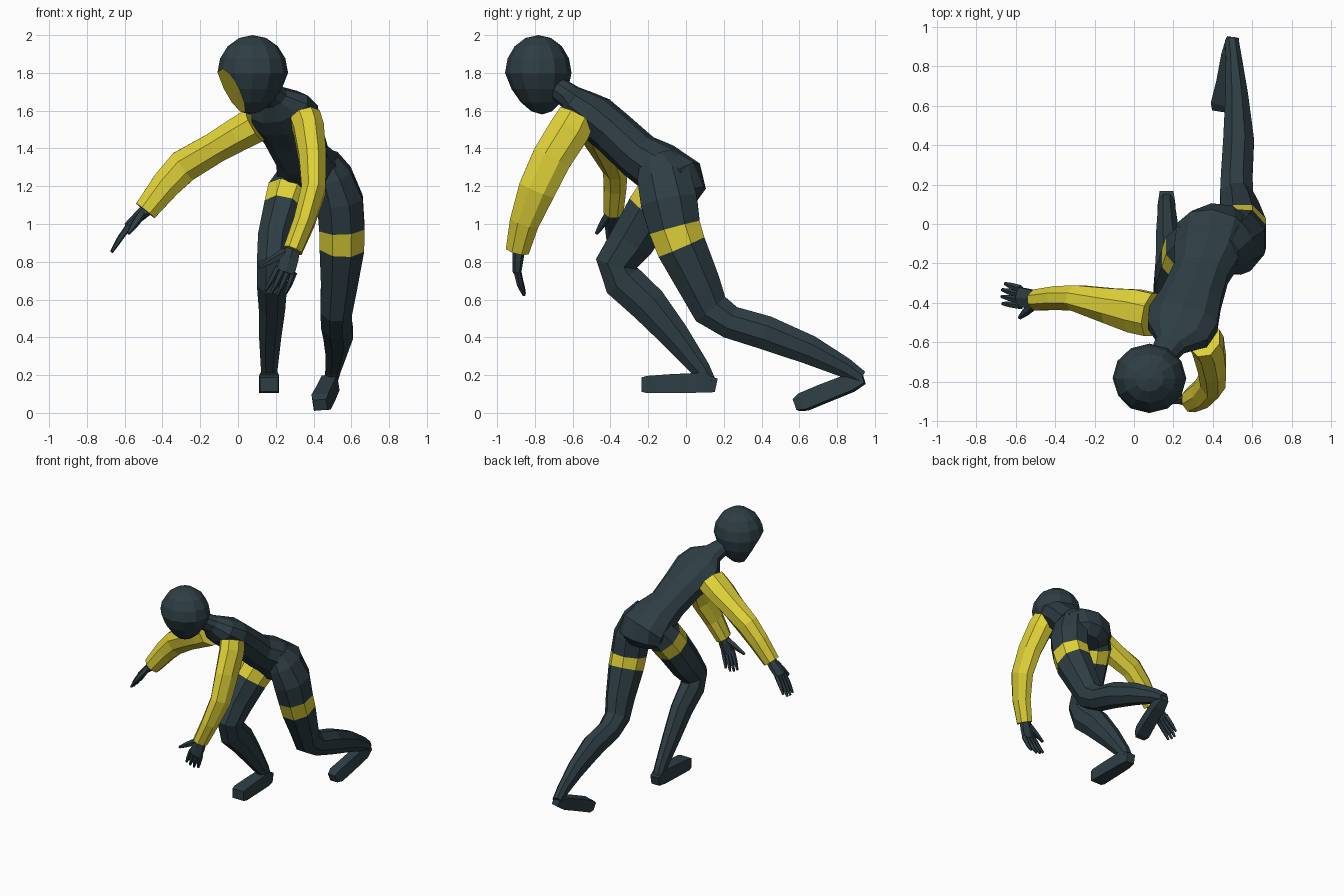
import bpy, bmesh, math
from mathutils import Vector


def material(name, rgb):
    m = bpy.data.materials.new(name)
    m.diffuse_color = (*rgb, 1)
    return m


MATS = [material("dark slate", (0.027, 0.048, 0.058)),
        material("yellow", (0.74, 0.64, 0.04))]


def finish(name, bm):
    bmesh.ops.recalc_face_normals(bm, faces=bm.faces)
    me = bpy.data.meshes.new(name)
    bm.to_mesh(me)
    bm.free()
    for m in MATS:
        me.materials.append(m)
    ob = bpy.data.objects.new(name, me)
    bpy.context.collection.objects.link(ob)
    return ob


def add_tube(bm, rings, side, side_end=None, n=8, yellow=()):
    """Skin of rings (x, y, z, half width along side, half depth)."""
    side, side_end = Vector(side), Vector(side_end or side)
    pts = [Vector(r[:3]) for r in rings]
    grow = 1 / math.cos(math.pi / n)  # flats, not corners, sit at the half widths
    loops = []
    for i, r in enumerate(rings):
        t = (pts[min(i + 1, len(pts) - 1)] - pts[max(i - 1, 0)]).normalized()
        u = side.lerp(side_end, i / (len(rings) - 1))
        u = (u - t * u.dot(t)).normalized()
        v = t.cross(u)
        loops.append([bm.verts.new(pts[i] + (u * r[3] * math.cos(a) + v * r[4] * math.sin(a)) * grow)
                      for a in (2 * math.pi * (k + 0.5) / n for k in range(n))])
    for i in range(len(loops) - 1):
        for k in range(n):
            j = (k + 1) % n
            f = bm.faces.new((loops[i][k], loops[i][j], loops[i + 1][j], loops[i + 1][k]))
            f.material_index = int(i in yellow)
    for i, loop in ((0, loops[0]), (len(loops) - 2, loops[-1])):
        bm.faces.new(loop).material_index = int(i in yellow)


def tube(name, rings, side, side_end=None, n=8, yellow=()):
    bm = bmesh.new()
    add_tube(bm, rings, side, side_end, n, yellow)
    return finish(name, bm)


def hand(name, wrist, knuckles, tips, spread, thumb):
    """Flat palm, four fanned fingers and a thumb; spread points to the thumb."""
    bm = bmesh.new()
    w, k, t, s = (Vector(p) for p in (wrist, knuckles, tips, spread))
    s.normalize()
    add_tube(bm, [(*w, 0.035, 0.03), (*w.lerp(k, 0.45), 0.047, 0.026), (*k, 0.05, 0.02)], s, n=6)
    for i in range(4):
        o = (i - 1.5) * 0.029
        base = k + s * o - (k - w) * 0.1
        tip = t + s * o * 1.2 - (t - k) * (0.05, 0.0, 0.02, 0.2)[3 - i]
        mid = base.lerp(tip, 0.5) + (k - w) * 0.08
        add_tube(bm, [(*base, 0.015, 0.015), (*mid, 0.013, 0.013), (*tip, 0.007, 0.007)], s, n=5)
    a, e = w.lerp(k, 0.3) + s * 0.03, Vector(thumb)
    add_tube(bm, [(*a, 0.022, 0.02), (*a.lerp(e, 0.55), 0.017, 0.016), (*e, 0.008, 0.008)], k - w, n=5)
    return finish(name, bm)


# Head: faceted egg with a flat yellow face cut into it
bm = bmesh.new()
bmesh.ops.create_uvsphere(bm, u_segments=12, v_segments=8, radius=1)
for v in bm.verts:
    low = max(0, -v.co.z)
    taper = 1 - 0.2 * low
    v.co = Vector((0.078 + 0.187 * v.co.x * taper - 0.015 * low,
                   -0.782 + 0.176 * v.co.y * taper + 0.02 * low,
                   1.80 + v.co.z * (0.2 if v.co.z > 0 else 0.22)))
n = Vector((-0.78, -0.36, -0.5)).normalized()
cut = bmesh.ops.bisect_plane(bm, geom=bm.verts[:] + bm.edges[:] + bm.faces[:],
                             plane_co=Vector((0.078, -0.782, 1.8)) + n * 0.144,
                             plane_no=n, clear_outer=True)
edges = [e for e in cut["geom_cut"] if isinstance(e, bmesh.types.BMEdge)]
for f in bmesh.ops.contextual_create(bm, geom=edges)["faces"]:
    f.material_index = 1
finish("head", bm)

# Torso, from crotch to neck, twisting between hips and shoulders
tube("torso", [(0.42, -0.02, 1.10, 0.09, 0.07), (0.415, -0.03, 1.15, 0.17, 0.135),
               (0.405, -0.055, 1.22, 0.19, 0.155), (0.37, -0.15, 1.30, 0.17, 0.135),
               (0.34, -0.25, 1.36, 0.14, 0.12), (0.29, -0.38, 1.48, 0.155, 0.115),
               (0.25, -0.48, 1.565, 0.18, 0.115), (0.22, -0.56, 1.62, 0.16, 0.095),
               (0.185, -0.61, 1.67, 0.08, 0.065), (0.12, -0.71, 1.74, 0.055, 0.055)],
     (0.93, 0.25, -0.2), (0.95, -0.25, 0.2), n=10)

# Legs with a yellow thigh band
tube("trailing_leg", [(0.47, -0.16, 1.35, 0.06, 0.09), (0.50, -0.12, 1.26, 0.10, 0.14),
                      (0.54, -0.09, 1.12, 0.122, 0.15),
                      (0.55, -0.06, 0.98, 0.12, 0.137), (0.55, -0.025, 0.88, 0.118, 0.132),
                      (0.535, 0.07, 0.68, 0.096, 0.113), (0.52, 0.13, 0.55, 0.084, 0.10),
                      (0.52, 0.235, 0.48, 0.08, 0.087), (0.53, 0.42, 0.425, 0.078, 0.09),
                      (0.52, 0.65, 0.335, 0.057, 0.077), (0.505, 0.84, 0.24, 0.04, 0.053),
                      (0.495, 0.925, 0.185, 0.035, 0.04)],
     (1, 0, 0), yellow=(3,))
tube("leading_leg", [(0.32, -0.07, 1.25, 0.10, 0.11), (0.27, -0.13, 1.155, 0.115, 0.13),
                     (0.245, -0.185, 1.075, 0.107, 0.128), (0.20, -0.285, 0.91, 0.095, 0.12),
                     (0.185, -0.37, 0.79, 0.085, 0.108), (0.18, -0.335, 0.70, 0.08, 0.105),
                     (0.18, -0.20, 0.575, 0.07, 0.10), (0.17, -0.06, 0.41, 0.058, 0.078),
                     (0.165, 0.08, 0.23, 0.043, 0.05), (0.165, 0.12, 0.16, 0.04, 0.04)],
     (1, 0, 0), yellow=(1,))

# Feet: tapered blocks
tube("trailing_foot", [(0.498, 0.94, 0.18, 0.03, 0.025), (0.49, 0.87, 0.158, 0.042, 0.045),
                       (0.465, 0.73, 0.103, 0.043, 0.047), (0.44, 0.62, 0.057, 0.046, 0.046),
                       (0.435, 0.58, 0.042, 0.036, 0.03)], (1, 0, 0.15), n=4)
tube("leading_foot", [(0.165, 0.16, 0.145, 0.035, 0.036), (0.165, 0.09, 0.16, 0.046, 0.053),
                      (0.165, -0.08, 0.155, 0.05, 0.05), (0.165, -0.205, 0.15, 0.053, 0.046),
                      (0.165, -0.235, 0.15, 0.048, 0.038)], (1, 0, 0), n=4)
for name in ("trailing_foot", "leading_foot"):  # square the blocks to their side faces
    for v in bpy.data.objects[name].data.vertices:
        v.co.z = max(v.co.z, 0.0)

# Yellow sleeves
tube("outstretched_arm", [(0.09, -0.46, 1.525, 0.11, 0.095), (0.0, -0.44, 1.475, 0.11, 0.09),
                          (-0.12, -0.415, 1.405, 0.09, 0.082), (-0.29, -0.375, 1.305, 0.065, 0.088),
                          (-0.38, -0.375, 1.21, 0.06, 0.078), (-0.49, -0.385, 1.07, 0.053, 0.062)],
     (0, 1, 0), yellow=range(5))
tube("hanging_arm", [(0.355, -0.58, 1.565, 0.08, 0.10), (0.375, -0.615, 1.50, 0.08, 0.108),
                     (0.395, -0.71, 1.35, 0.072, 0.105), (0.40, -0.79, 1.18, 0.064, 0.098),
                     (0.35, -0.855, 1.01, 0.056, 0.078), (0.29, -0.892, 0.86, 0.05, 0.062)],
     (1, 0, 0), yellow=range(5))

# Hands
hand("outstretched_hand", (-0.48, -0.385, 1.08), (-0.585, -0.37, 0.985), (-0.67, -0.35, 0.85),
     (0, -1, 0), (-0.58, -0.475, 0.95))
hand("hanging_hand", (0.295, -0.885, 0.88), (0.25, -0.895, 0.745), (0.19, -0.855, 0.625),
     (-0.9, 0, 0.3), (0.11, -0.90, 0.77))
